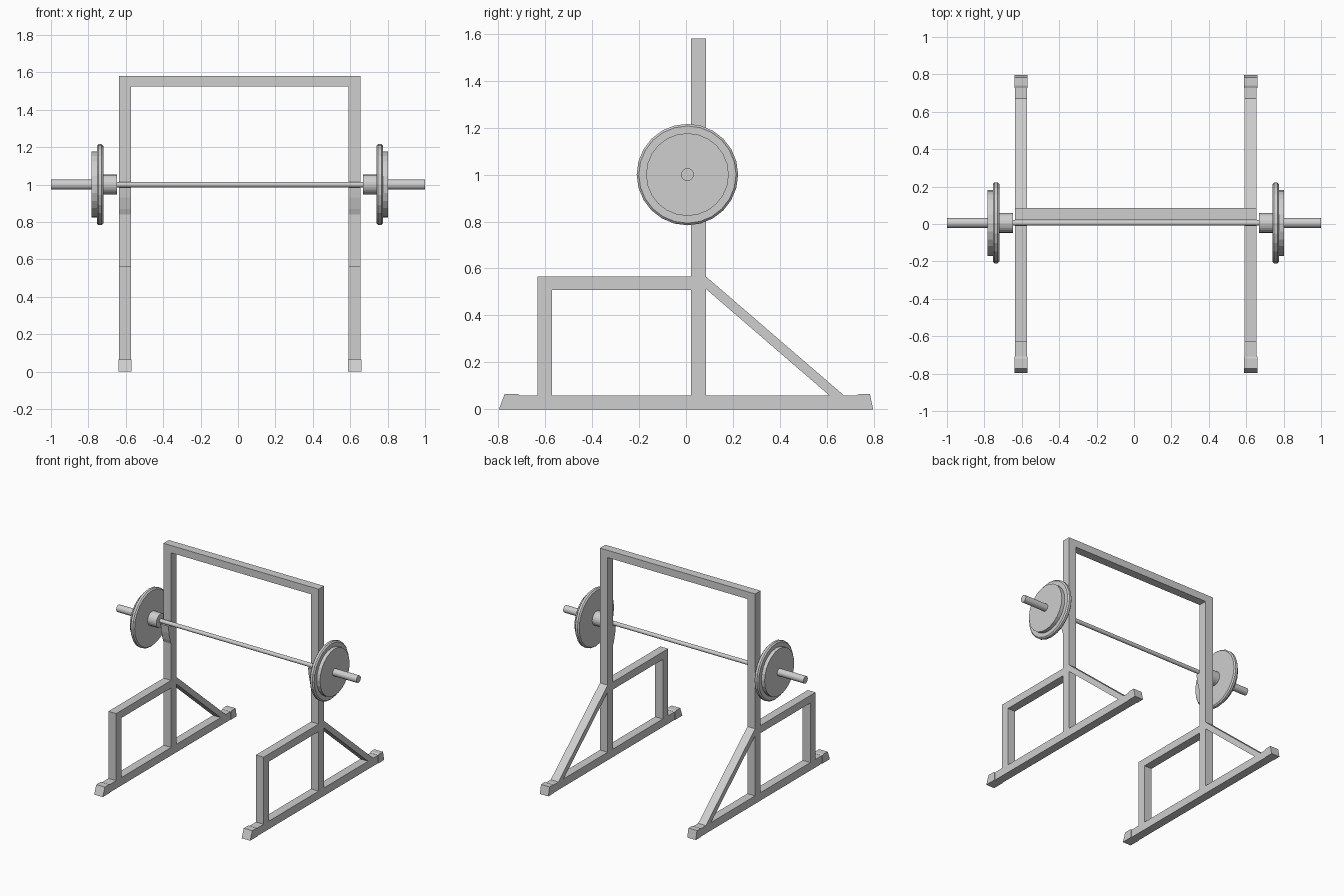
import bpy
import bmesh
import math
from mathutils import Matrix

if "Cube" in bpy.data.objects:
    bpy.data.objects.remove(bpy.data.objects["Cube"], do_unlink=True)

steel = bpy.data.materials.new("light grey steel")
steel.use_nodes = True
GREY = (0.62, 0.62, 0.62, 1)
steel.diffuse_color = GREY
steel.node_tree.nodes["Principled BSDF"].inputs["Base Color"].default_value = GREY

MID = 0.01             # centre of the rack in x
HALF = 0.614           # distance from the centre to each side frame
TUBE = 0.064           # width of the square tube
BACK, FRONT = 0.086, 0.022   # faces of the uprights
BAR_Y, BAR_Z = 0.006, 1.0


def finish(name, bm):
    bmesh.ops.recalc_face_normals(bm, faces=bm.faces)
    mesh = bpy.data.meshes.new(name)
    bm.to_mesh(mesh)
    bm.free()
    mesh.materials.append(steel)
    obj = bpy.data.objects.new(name, mesh)
    bpy.context.collection.objects.link(obj)
    return obj


def slab(name, x, width, outline):
    """Extrude a (y, z) outline across x."""
    bm = bmesh.new()
    face = bm.faces.new([bm.verts.new((x - width / 2, y, z)) for y, z in outline])
    new = bmesh.ops.extrude_face_region(bm, geom=[face])["geom"]
    verts = [v for v in new if isinstance(v, bmesh.types.BMVert)]
    bmesh.ops.translate(bm, verts=verts, vec=(width, 0, 0))
    return finish(name, bm)


def rect(y0, y1, z0, z1):
    return [(y0, z0), (y1, z0), (y1, z1), (y0, z1)]


def rod(name, x0, x1, radius, sides=24, bevel=0):
    """Cylinder along x on the axis of the bar."""
    bm = bmesh.new()
    turn = Matrix.Translation(((x0 + x1) / 2, BAR_Y, BAR_Z)) @ Matrix.Rotation(math.pi / 2, 4, "Y")
    bmesh.ops.create_cone(bm, cap_ends=True, segments=sides, radius1=radius,
                          radius2=radius, depth=abs(x1 - x0), matrix=turn)
    if bevel:
        rims = [e for e in bm.edges if abs(e.verts[0].co.x - e.verts[1].co.x) < 1e-5]
        bmesh.ops.bevel(bm, geom=rims, offset=bevel, segments=1, affect="EDGES")
    obj = finish(name, bm)
    bpy.context.view_layer.objects.active = obj
    obj.select_set(True)
    bpy.ops.object.shade_smooth_by_angle(angle=math.radians(30 if sides < 24 else 10))
    obj.select_set(False)
    return obj


for side, s in (("right", -1), ("left", 1)):
    x = MID + s * HALF

    # Side frame
    slab(side + "_upright", x, TUBE, rect(FRONT, BACK, 0.06, 1.58))
    slab(side + "_base_rail", x, TUBE, rect(-0.72, 0.74, 0, 0.06))
    slab(side + "_front_post", x, TUBE, rect(-0.632, -0.57, 0.06, 0.565))
    slab(side + "_safety_rail", x, TUBE, rect(-0.57, FRONT, 0.508, 0.565))
    slab(side + "_rear_brace", x, TUBE,
         [(BACK, 0.565), (BACK, 0.512), (0.61, 0.06), (0.672, 0.06)])

    # Rubber feet with sloped ends
    slab(side + "_front_foot", x, 0.071,
         [(-0.797, 0), (-0.708, 0), (-0.708, 0.061), (-0.72, 0.066), (-0.772, 0.066)])
    slab(side + "_rear_foot", x, 0.071,
         [(0.797, 0), (0.728, 0), (0.728, 0.061), (0.74, 0.066), (0.783, 0.066)])

    # Wedge hook under the bar
    slab(side + "_bar_hook", x, TUBE,
         [(FRONT, 0.84), (0.01, 0.87), (-0.005, 0.93), (-0.012, 0.985), (FRONT, 0.985)])

    # Collar, plates and sleeve
    rod(side + "_collar", MID + s * 0.658, MID + s * 0.732, 0.053)
    rod(side + "_large_plate", MID + s * 0.73, MID + s * 0.765, 0.216, bevel=0.009)
    rod(side + "_small_plate", MID + s * 0.76, MID + s * 0.792, 0.176)
    rod(side + "_sleeve", MID + s * 0.78, s * 1.0, 0.027, 16)

# Shared parts
beam = slab("top_beam", MID, 2 * HALF - TUBE, rect(FRONT, BACK, 1.525, 1.58))
rod("bar", MID - 0.67, MID + 0.67, 0.015, 16)
